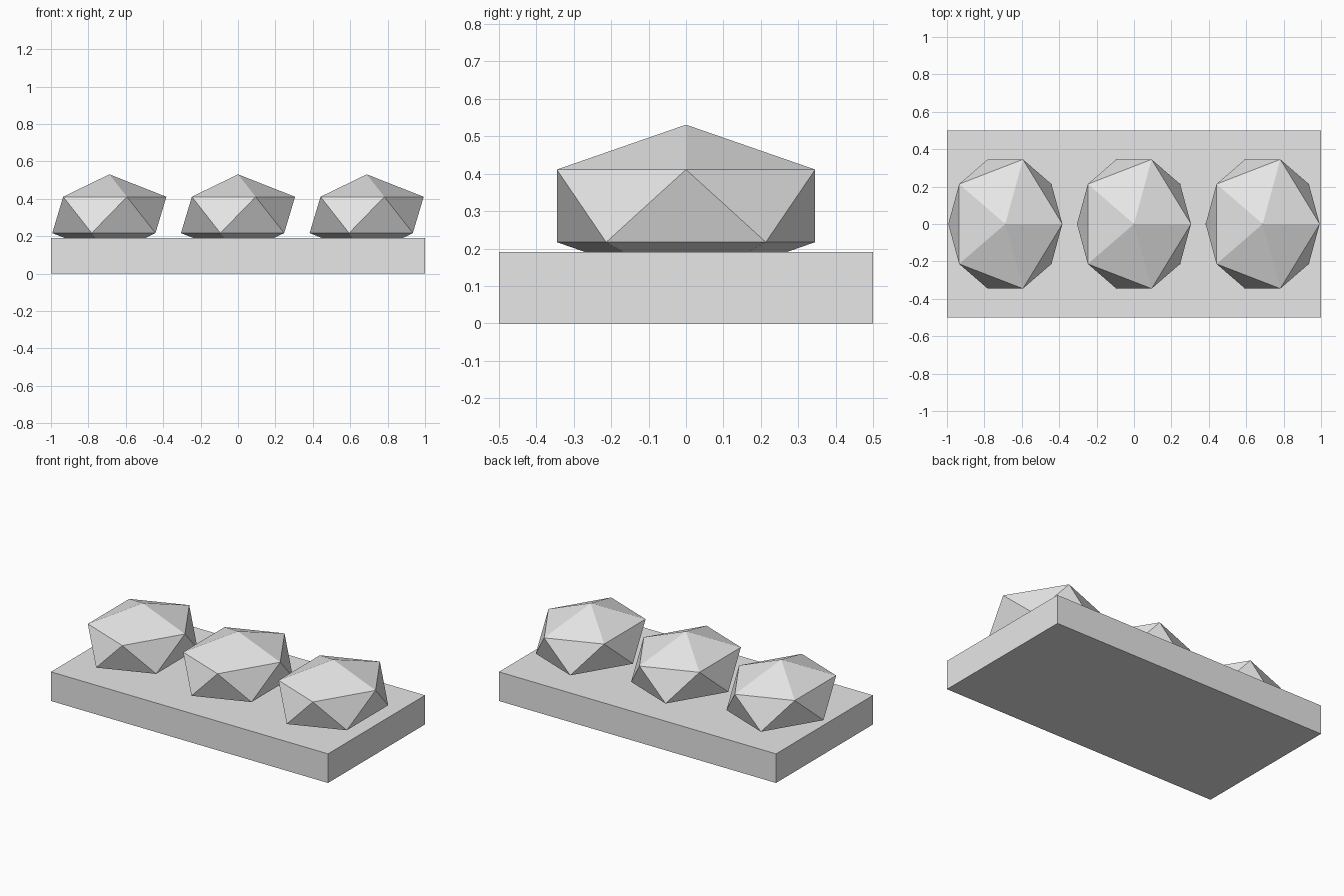
import bpy

# Remove the default cube
cube = bpy.data.objects.get("Cube")
if cube:
    bpy.data.objects.remove(cube, do_unlink=True)

# Single plain grey material
grey = bpy.data.materials.new("light_grey")
grey.use_nodes = True
colour = (0.8, 0.8, 0.8, 1.0)
grey.diffuse_color = colour
grey.node_tree.nodes["Principled BSDF"].inputs["Base Color"].default_value = colour


def finish(name, scale):
    """Name the active object, bake its scale and colour it."""
    obj = bpy.context.object
    obj.name = name
    obj.scale = scale
    bpy.ops.object.transform_apply(location=False, rotation=False, scale=True)
    obj.data.materials.append(grey)
    return obj


# Flat slab
BASE_HEIGHT = 0.19
bpy.ops.mesh.primitive_cube_add(size=1, location=(0, 0, BASE_HEIGHT / 2))
finish("base_slab", (2, 1, BASE_HEIGHT))

# Three faceted, squashed stones sunk slightly into the slab
SPACING = 0.688
for side, name in ((-1, "right_stone"), (0, "middle_stone"), (1, "left_stone")):
    bpy.ops.mesh.primitive_ico_sphere_add(
        subdivisions=1, radius=1, location=(side * SPACING, 0, 0.314))
    finish(name, (0.341, 0.406, 0.217))
